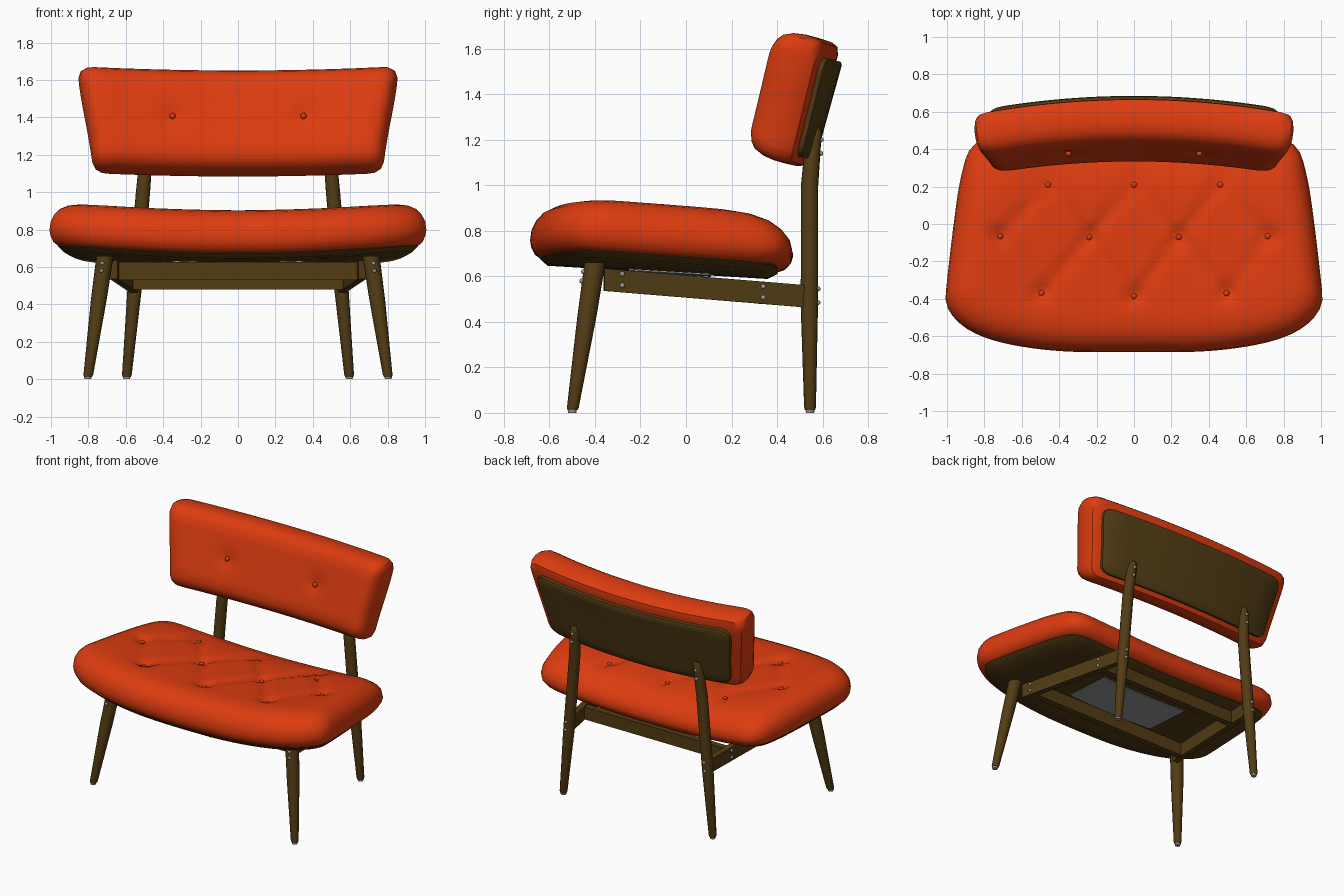
import bpy, bmesh, math
from mathutils import Matrix, Vector

if "Cube" in bpy.data.objects:
    bpy.data.objects.remove(bpy.data.objects["Cube"])


def material(name, rgb):
    m = bpy.data.materials.new(name)
    m.diffuse_color = (*rgb, 1)
    m.use_nodes = True
    m.node_tree.nodes["Principled BSDF"].inputs["Base Color"].default_value = m.diffuse_color
    return m


ORANGE = material("orange_fabric", (0.72, 0.045, 0.005))
WOOD = material("dark_wood", (0.085, 0.045, 0.007))
GREY = material("grey_metal", (0.32, 0.32, 0.34))


def finish(bm, name, mat, angle=40):
    bmesh.ops.recalc_face_normals(bm, faces=bm.faces)
    me = bpy.data.meshes.new(name)
    bm.to_mesh(me)
    bm.free()
    ob = bpy.data.objects.new(name, me)
    bpy.context.collection.objects.link(ob)
    me.materials.append(mat)
    bpy.ops.object.select_all(action='DESELECT')
    ob.select_set(True)
    bpy.context.view_layer.objects.active = ob
    bpy.ops.object.shade_smooth_by_angle(angle=math.radians(angle))
    return ob


def loft(bm, rings):
    """Bridge consecutive vertex rings of equal length."""
    for a, b in zip(rings, rings[1:]):
        for i in range(len(a)):
            j = (i + 1) % len(a)
            bm.faces.new((a[i], a[j], b[j], b[i]))


def outline(half, rounds=3, count=112):
    """Mirror a half outline, round its corners, resample it evenly."""
    pts = [Vector(p) for p in half + [(-x, y) for x, y in half[::-1] if x > 0]]
    for _ in range(rounds):
        pts = [q for a, b in zip(pts, pts[1:] + pts[:1])
               for q in (a.lerp(b, 0.25), a.lerp(b, 0.75))]
    segs = list(zip(pts, pts[1:] + pts[:1]))
    step = sum((b - a).length for a, b in segs) / count
    out, left = [], 0.0
    for a, b in segs:
        d = (b - a).length
        while left < d and len(out) < count:
            out.append(a.lerp(b, left / d))
            left += step
        left -= d
    return out


def padded(name, mat, shape, profile, base, cy=0.0, tuck=1.0, dent=None,
           frame=Matrix(), steps=22):
    """Slab over a curved base; profile = (inset, height) from bottom to top."""
    hx = max(p.x for p in shape)
    hy = max(p.y for p in shape) - cy
    top = max(h for d, h in profile)
    levels = [(profile[0][0], profile[0][1], s) for s in (0.02, 0.2, 0.4, 0.6, 0.8)]
    levels += [(d, h, 1.0) for d, h in profile]
    levels += [(*profile[-1], 1 - i / steps) for i in range(1, steps)]
    bm = bmesh.new()
    rings = []
    for d, h, s in levels:
        ring = []
        for p in shape:
            k = tuck if p.y > cy else 1.0
            x = p.x * (1 - d / hx) * s
            y = cy + (p.y - cy) * (1 - d * k / hy) * s
            z = base(x, y) + h
            if dent:
                z -= dent(x, y) * max(0, h / top - 0.6) / 0.4
            ring.append(bm.verts.new(frame @ Vector((x, y, z))))
        rings.append(ring)
    loft(bm, rings)
    bm.faces.new(rings[0])
    bm.faces.new(rings[-1])
    return finish(bm, name, mat)


def taper(name, mat, stations, sides=16):
    """Round tapered post through (x, y, z, radius) stations."""
    bm = bmesh.new()
    rings = [[bm.verts.new((x + r * math.cos(2 * math.pi * i / sides),
                            y + r * math.sin(2 * math.pi * i / sides), z))
              for i in range(sides)] for x, y, z, r in stations]
    loft(bm, rings)
    bm.faces.new(rings[0])
    bm.faces.new(rings[-1])
    return finish(bm, name, mat)


def beam(name, a, b, width, height):
    a, b = Vector(a), Vector(b)
    f = (b - a).normalized()
    side = f.cross(Vector((0, 0, 1))).normalized() * width / 2
    up = Vector((0, 0, height / 2))
    bm = bmesh.new()
    rings = [[bm.verts.new(p + q) for q in (side + up, up - side, -side - up, side - up)]
             for p in (a, b)]
    loft(bm, rings)
    bm.faces.new(rings[0])
    bm.faces.new(rings[1])
    return finish(bm, name, WOOD, 30)


def studs(name, mat, places, r, flat=1.0):
    bm = bmesh.new()
    for p in places:
        bmesh.ops.create_uvsphere(bm, u_segments=10, v_segments=6, radius=r,
                                  matrix=Matrix.Translation(p) @ Matrix.Diagonal((1, 1, flat, 1)))
    return finish(bm, name, mat)


# Seat: dished base, diamond tufting between the buttons
def seat_base(x, y):
    return 0.635 - 0.06 * y + 0.058 * x * x


buttons = [Vector(p) for p in [(0, 0.21), (0.46, 0.21), (-0.46, 0.21),
                               (0.24, -0.07), (-0.24, -0.07), (0.715, -0.065), (-0.715, -0.065),
                               (0, -0.385), (0.495, -0.37), (-0.495, -0.37)]]
creases = [(a, b) for a in buttons for b in buttons
           if a.y > b.y + 0.1 and (a - b).length < 0.45]


def seat_dent(x, y):
    p, c = Vector((x, y)), 0.0
    for a, b in creases:
        t = min(1, max(0, (p - a).dot(b - a) / (b - a).length_squared))
        c = max(c, 0.013 * math.exp(-((p - a.lerp(b, t)).length / 0.04) ** 2))
    return c + sum(0.022 * math.exp(-((p - q).length / 0.05) ** 2) for q in buttons)


seat_half = [(0, -0.685), (0.45, -0.685), (0.84, -0.61), (1.015, -0.46), (1.0, -0.3),
             (0.965, 0), (0.93, 0.25), (0.87, 0.45), (0.65, 0.47), (0, 0.47)]
seat_shape = outline(seat_half)
padded("seat_cushion", ORANGE, seat_shape,
       [(0.05, 0), (0.02, 0.02), (0.005, 0.05), (0, 0.08), (0.006, 0.125), (0.025, 0.165),
        (0.055, 0.2), (0.1, 0.225), (0.15, 0.236), (0.2, 0.24)],
       seat_base, cy=-0.1, tuck=1.7, dent=seat_dent)
padded("seat_board", WOOD, seat_shape, [(0.075, -0.025), (0.045, 0.0), (0.045, 0.012)],
       seat_base, cy=-0.1, tuck=1.5, steps=5)
studs("seat_buttons", ORANGE,
      [(p.x, p.y, seat_base(*p) + 0.245 - seat_dent(*p)) for p in buttons], 0.016, 0.7)
padded("underside_panel", GREY, outline([(0, -0.25), (0.35, -0.25), (0.35, 0.11), (0, 0.11)], 0),
       [(0, -0.031), (0, -0.024)], seat_base, cy=-0.07, steps=5)

# Backrest: reclined, curved around the sitter
recline = 0.27
back_frame = Matrix.Translation((0, 0.605, 1.345)) @ Matrix.Rotation(math.pi / 2 - recline, 4, 'X')


def back_base(x, y):
    return 0.115 * x * x


def back_dent(x, y):
    return 0.016 * math.exp(-((abs(x) - 0.35) ** 2 + (y - 0.0) ** 2) / 0.004)


back_half = [(0, 0.285), (0.7, 0.285), (0.86, 0.285), (0.845, 0.14),
             (0.79, -0.15), (0.775, -0.285), (0.63, -0.285), (0, -0.285)]
back_shape = outline(back_half)
padded("back_cushion", ORANGE, back_shape,
       [(0.05, 0), (0.015, 0.012), (0.003, 0.04), (0, 0.09), (0.008, 0.145), (0.025, 0.185),
        (0.05, 0.21), (0.08, 0.224), (0.13, 0.23)],
       back_base, dent=back_dent, frame=back_frame)
padded("back_board", WOOD,
       outline([(0, 0.21), (0.6, 0.21), (0.78, 0.21), (0.75, 0.05),
                (0.72, -0.12), (0.71, -0.24), (0.55, -0.24), (0, -0.24)]),
       [(0.012, -0.028), (0, -0.02), (0, 0.01)], back_base, frame=back_frame, steps=5)
studs("back_buttons", ORANGE,
      [back_frame @ Vector((s * 0.35, 0.0, back_base(0.35, 0) + 0.222)) for s in (-1, 1)], 0.017)

# Legs, rails, feet and screws, mirrored left and right
screws = []
for side, s in (("left", -1), ("right", 1)):
    taper("front_leg_" + side, WOOD,
          [(s * 0.802, -0.499, 0.012, 0.022), (s * 0.8, -0.497, 0.025, 0.026),
           (s * 0.745, -0.436, 0.42, 0.042), (s * 0.711, -0.4, 0.66, 0.046)])
    taper("rear_leg_" + side, WOOD,
          [(s * 0.595, 0.545, 0.012, 0.022), (s * 0.594, 0.545, 0.025, 0.026),
           (s * 0.554, 0.542, 0.47, 0.038), (s * 0.508, 0.543, 1.0, 0.038),
           (s * 0.493, 0.558, 1.18, 0.035), (s * 0.488, 0.566, 1.235, 0.03),
           (s * 0.487, 0.57, 1.255, 0.016)])
    for part, x, y in (("front", 0.803, -0.5), ("rear", 0.595, 0.545)):
        taper(f"{part}_foot_{side}", GREY, [(s * x, y, 0, 0.018), (s * x, y, 0.014, 0.02)], 12)
    beam("side_rail_" + side, (s * 0.665, -0.36, 0.585), (s * 0.555, 0.53, 0.512), 0.042, 0.098)
    screws += [(s * x, y, z) for x, y, z in (
        (0.678, -0.28, 0.61), (0.678, -0.28, 0.56), (0.601, 0.34, 0.555), (0.601, 0.34, 0.507),
        (0.725, -0.45, 0.62), (0.73, -0.458, 0.58), (0.55, 0.58, 0.545), (0.555, 0.58, 0.485),
        (0.497, 0.592, 1.14), (0.492, 0.594, 1.2))]
beam("front_rail", (-0.655, -0.28, 0.578), (0.655, -0.28, 0.578), 0.045, 0.095)
beam("rear_rail", (-0.577, 0.34, 0.524), (0.577, 0.34, 0.524), 0.045, 0.09)
studs("screws", GREY, screws, 0.011)
